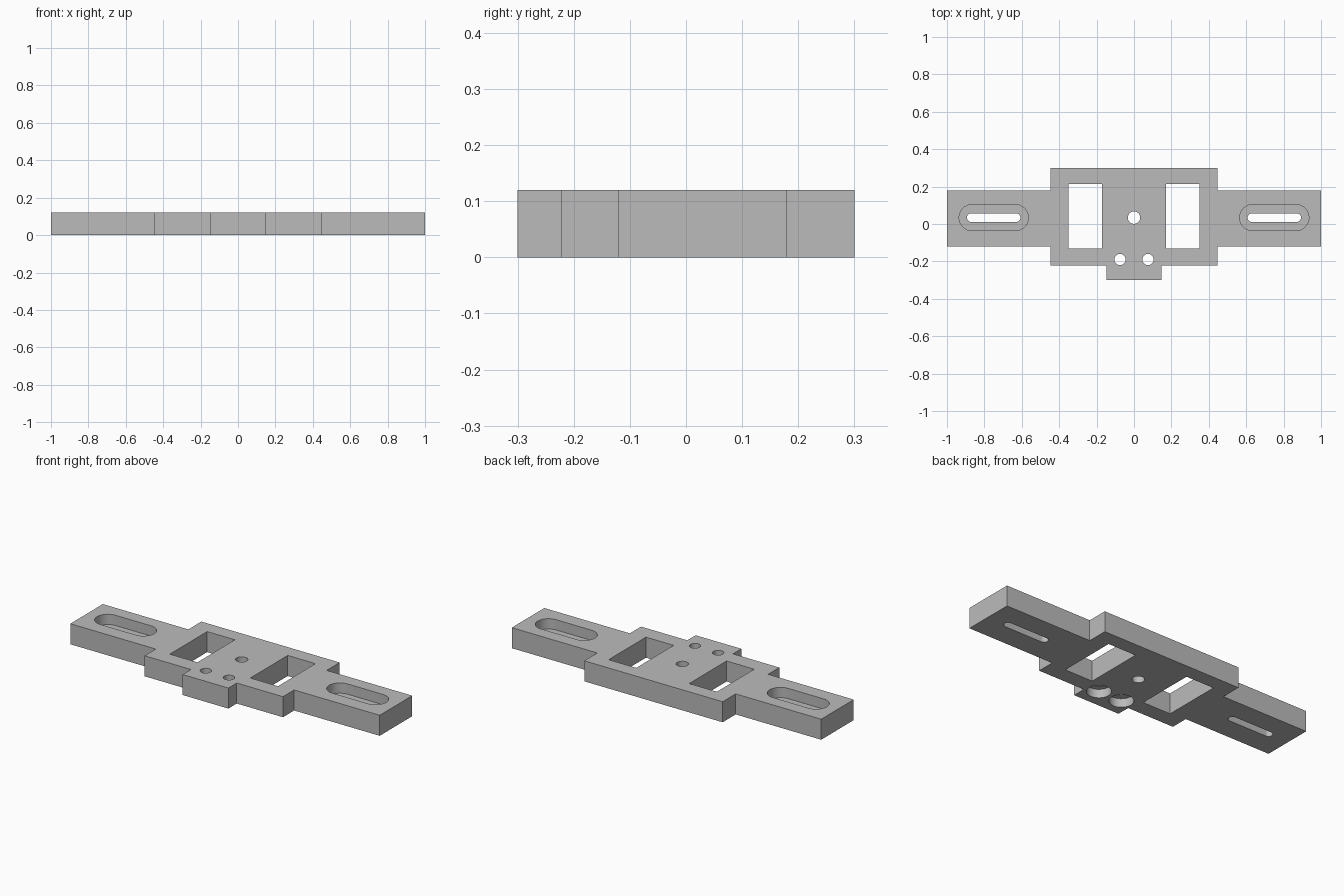
import bpy, bmesh, math

cube = bpy.data.objects.get("Cube")
if cube:
    bpy.data.objects.remove(cube, do_unlink=True)

THICK = 0.12
OVER = 0.02  # how far cutters pass through a face

grey = bpy.data.materials.new("plain grey")
grey.use_nodes = True
colour = (0.5, 0.5, 0.5, 1)
grey.diffuse_color = colour
grey.node_tree.nodes["Principled BSDF"].inputs["Base Color"].default_value = colour


def prism(name, outline, z0, z1):
    """Extrude a flat outline from z0 to z1."""
    bm = bmesh.new()
    face = bm.faces.new([bm.verts.new((x, y, z0)) for x, y in outline])
    top = bmesh.ops.extrude_face_region(bm, geom=[face])["geom"]
    moved = [v for v in top if isinstance(v, bmesh.types.BMVert)]
    bmesh.ops.translate(bm, verts=moved, vec=(0, 0, z1 - z0))
    bmesh.ops.recalc_face_normals(bm, faces=bm.faces)
    mesh = bpy.data.meshes.new(name)
    bm.to_mesh(mesh)
    bm.free()
    obj = bpy.data.objects.new(name, mesh)
    bpy.context.collection.objects.link(obj)
    mesh.materials.append(grey)
    return obj


def slot(x, y, half, r, n=24):
    """Round-ended slot outline; half = 0 gives a circle."""
    points = []
    for side in (1, -1):
        for i in range(n + (half > 0)):
            a = math.pi * i / n - side * math.pi / 2
            points.append((x + side * half + r * math.cos(a), y + r * math.sin(a)))
    return points


def box(x0, x1, y0, y1):
    return [(x0, y0), (x1, y0), (x1, y1), (x0, y1)]


# Stepped plate outline: front tab, central body and two arms
half_outline = [(0.148, -0.3), (0.148, -0.223), (0.447, -0.223), (0.447, -0.12),
                (1, -0.12), (1, 0.18), (0.447, 0.18), (0.447, 0.3)]
outline = half_outline + [(-x, y) for x, y in reversed(half_outline)]
plate = prism("mounting_plate", outline, 0, THICK)

# Openings: outline, bottom and top of each cut
low, high = -OVER, THICK + OVER
cuts = [(slot(0, 0.034, 0, 0.033), low, high)]                 # centre hole
for s in (-1, 1):
    cuts += [
        (box(*sorted((s * 0.171, s * 0.35)), -0.13, 0.215), low, high),  # window
        (slot(s * 0.75, 0.034, 0.12, 0.023), low, high),       # thin slot
        (slot(s * 0.75, 0.034, 0.115, 0.07), 0.06, high),      # slot recess
        (slot(s * 0.075, -0.19, 0, 0.03), low, high),          # front hole
        (slot(s * 0.075, -0.19, 0, 0.064), low, 0.05),         # recess below
    ]

for i, (points, z0, z1) in enumerate(cuts):
    cutter = prism("cutter", points, z0, z1)
    cutter.hide_render = True
    mod = plate.modifiers.new("opening", "BOOLEAN")
    mod.operation, mod.solver, mod.object = "DIFFERENCE", "EXACT", cutter
    bpy.context.view_layer.objects.active = plate
    bpy.ops.object.modifier_apply(modifier=mod.name)
    bpy.data.objects.remove(cutter, do_unlink=True)

bpy.ops.object.select_all(action="DESELECT")
plate.select_set(True)
bpy.context.view_layer.objects.active = plate
bpy.ops.object.shade_smooth_by_angle(angle=math.radians(30))
